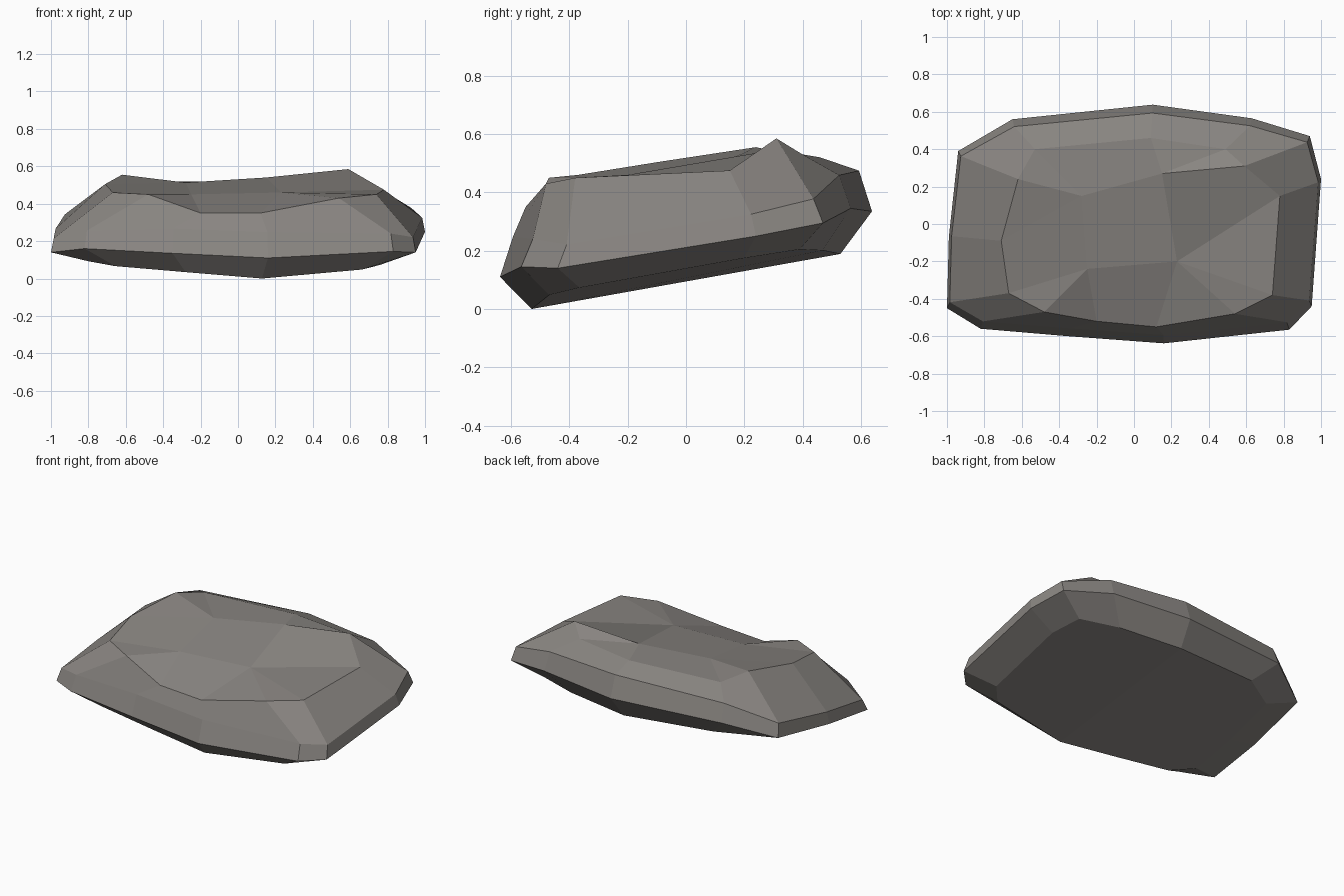
import bpy, bmesh

if "Cube" in bpy.data.objects:
    bpy.data.objects.remove(bpy.data.objects["Cube"])

# Widest outline of the stone, counter-clockwise from the front left corner
OUTLINE = [(-1, -.45, .14), (-.82, -.56, .16), (-.35, -.60, .135), (.16, -.638, .11),
           (.83, -.565, .145), (.95, -.44, .14), (1, .24, .25), (.94, .47, .295),
           (.63, .565, .345), (.1, .638, .335), (-.65, .56, .345), (-.94, .39, .26),
           (-.99, -.07, .19)]
# Matching edge of the top
CREST = [(-.67, -.37, .46), (-.48, -.47, .45), (-.2, -.52, .35), (.12, -.55, .35),
         (.54, -.48, .43), (.74, -.38, .45), (.78, .15, .475), (.59, .31, .585),
         (.49, .40, .53), (.09, .46, .52), (-.53, .40, .52), (-.62, .24, .555),
         (-.71, -.09, .505)]
# Points inside the top: front left, front right, back right, back left
INNER = [(-.25, -.24, .45), (.23, -.2, .46), (.15, .27, .54), (-.28, .15, .513)]


def underside(p):
    x, y = p[0] * .8, p[1] * .83
    return x, y, max(0, .175 * (y + .53) + .07 * abs(x - .128))


def shoulder(p):
    x, y, z = p
    return x * .985, y * .93, z + .14 - .065 * x * x


bm = bmesh.new()
rings = [[bm.verts.new(p) for p in ring] for ring in
         ([underside(p) for p in OUTLINE], OUTLINE, [shoulder(p) for p in OUTLINE], CREST)]
n = len(OUTLINE)

# Side bands
for low, high in zip(rings, rings[1:]):
    for i in range(n):
        j = (i + 1) % n
        bm.faces.new((low[i], low[j], high[j], high[i]))

# Underside, folded along a keel
base, top = rings[0], rings[3]
bm.faces.new(base[3:10][::-1])
bm.faces.new((base[9:] + base[:4])[::-1])

# Uneven top facets
a, b, c, d = [bm.verts.new(p) for p in INNER]
for start, count, inner in ((0, 2, [a]), (1, 2, [a]), (2, 2, [b, a]), (3, 2, [b]), (4, 2, [b]),
                            (5, 2, [b]), (6, 2, [c, b]), (7, 2, [c]), (8, 2, [c]), (9, 2, [d, c]),
                            (10, 2, [d]), (11, 2, [d]), (12, 2, [a, d])):
    bm.faces.new([top[(start + k) % n] for k in range(count)] + inner)
bm.faces.new((a, b, c, d))
bmesh.ops.recalc_face_normals(bm, faces=bm.faces)

mesh = bpy.data.meshes.new("flat_stone")
bm.to_mesh(mesh)
bm.free()
stone = bpy.data.objects.new("flat_stone", mesh)
bpy.context.collection.objects.link(stone)

grey = bpy.data.materials.new("warm grey stone")
grey.diffuse_color = (.25, .235, .22, 1)
grey.use_nodes = True
grey.node_tree.nodes["Principled BSDF"].inputs["Base Color"].default_value = grey.diffuse_color
mesh.materials.append(grey)
